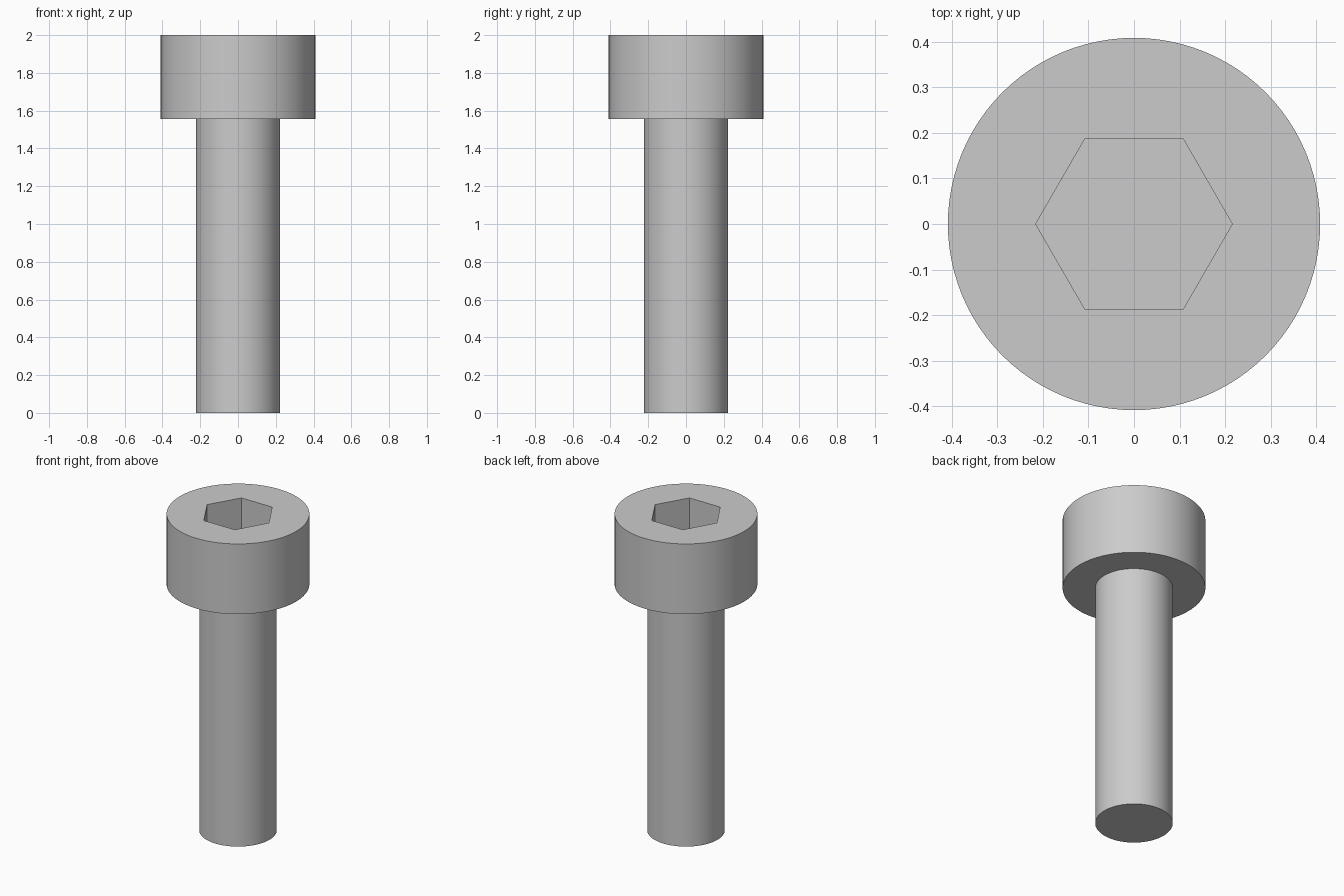
import bpy
import bmesh
from math import cos, sin, tau, radians

SIDES = 96
HEIGHT = 2.0
HEAD_BOTTOM = 1.556
HEAD_RADIUS = 0.409
SHANK_RADIUS = 0.222
SOCKET_RADIUS = 0.216
SOCKET_DEPTH = 0.25

cube = bpy.data.objects.get("Cube")
if cube:
    bpy.data.objects.remove(cube, do_unlink=True)

# Single plain steel colour
steel = bpy.data.materials.new("grey steel")
steel.use_nodes = True
colour = (0.6, 0.6, 0.6, 1)
steel.diffuse_color = colour
steel.node_tree.nodes["Principled BSDF"].inputs["Base Color"].default_value = colour


def ring(bm, radius, z, sides=SIDES):
    return [bm.verts.new((radius * cos(tau * i / sides), radius * sin(tau * i / sides), z))
            for i in range(sides)]


def wall(bm, lower, upper):
    for i in range(len(lower)):
        j = (i + 1) % len(lower)
        bm.faces.new((lower[i], lower[j], upper[j], upper[i]))


def ring_edges(bm, verts):
    return [bm.edges.get((verts[i - 1], verts[i])) for i in range(len(verts))]


def finish(bm, name):
    bmesh.ops.recalc_face_normals(bm, faces=bm.faces)
    mesh = bpy.data.meshes.new(name)
    bm.to_mesh(mesh)
    bm.free()
    mesh.materials.append(steel)
    obj = bpy.data.objects.new(name, mesh)
    bpy.context.collection.objects.link(obj)
    bpy.ops.object.select_all(action="DESELECT")
    obj.select_set(True)
    bpy.context.view_layer.objects.active = obj
    bpy.ops.object.shade_smooth_by_angle(angle=radians(30))


# Shank, running slightly up into the head
bm = bmesh.new()
bottom = ring(bm, SHANK_RADIUS, 0)
top = ring(bm, SHANK_RADIUS, HEAD_BOTTOM + 0.04)
wall(bm, bottom, top)
bm.faces.new(bottom)
bm.faces.new(top)
finish(bm, "shank")

# Head with a hexagonal socket sunk into its flat top
bm = bmesh.new()
under = ring(bm, HEAD_RADIUS, HEAD_BOTTOM)
rim = ring(bm, HEAD_RADIUS, HEIGHT)
socket_rim = ring(bm, SOCKET_RADIUS, HEIGHT, 6)
socket_floor = ring(bm, SOCKET_RADIUS, HEIGHT - SOCKET_DEPTH, 6)
wall(bm, under, rim)
wall(bm, socket_floor, socket_rim)
bm.faces.new(under)
bm.faces.new(socket_floor)
bmesh.ops.triangle_fill(bm, use_beauty=True, normal=(0, 0, 1),
                        edges=ring_edges(bm, rim) + ring_edges(bm, socket_rim))
finish(bm, "socket_head")
